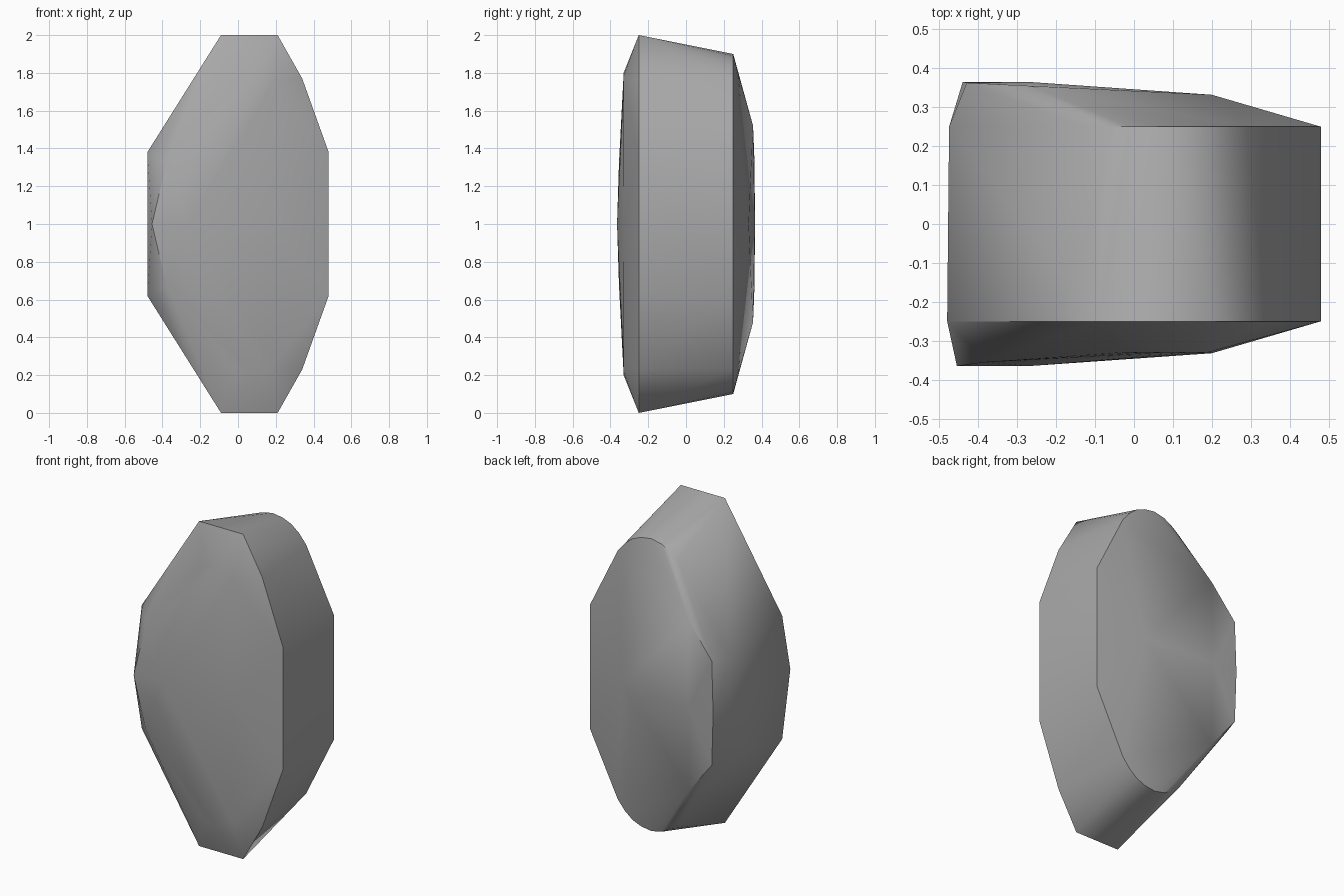
import bpy, bmesh, math

cube = bpy.data.objects.get("Cube")
if cube:
    bpy.data.objects.remove(cube, do_unlink=True)

# One stone grey
grey = bpy.data.materials.new("stone_grey")
grey.use_nodes = True
colour = (0.40, 0.40, 0.40, 1.0)
grey.diffuse_color = colour
grey.node_tree.nodes["Principled BSDF"].inputs["Base Color"].default_value = colour

# Upper halves of the outlines as (x, height above the middle)
front_rim = [(-0.48, 0.38), (-0.09, 1.0), (0.21, 1.0), (0.34, 0.77), (0.48, 0.38)]
back_rim = [(-0.475, 0.31), (-0.12, 0.81), (-0.07, 0.85), (-0.01, 0.885), (0.06, 0.9),
            (0.13, 0.89), (0.19, 0.865), (0.24, 0.825), (0.29, 0.765), (0.48, 0.38)]
front_panel = [(-0.03, 0.755), (0.02, 0.785), (0.08, 0.80), (0.14, 0.785), (0.19, 0.745)]

half = [(x, -0.25, h) for x, h in front_rim]
half += [(x, 0.25, h) for x, h in back_rim]
half += [(x, -0.33, h) for x, h in front_panel]
# Slightly raised corners of the front and back panels
half += [(-0.38, -0.355, 0.32), (-0.43, 0.363, 0.32), (-0.27, 0.355, 0.52)]
middle = [(-0.455, -0.365, 0), (-0.27, -0.365, 0), (0.20, -0.332, 0),
          (-0.44, 0.365, 0), (-0.27, 0.365, 0), (0.20, 0.332, 0)]

# Mirror top to bottom and wrap in a convex skin
points = [(x, y, 1 + s * h) for x, y, h in half for s in (1, -1)]
points += [(x, y, 1) for x, y, h in middle]
bm = bmesh.new()
for p in points:
    bm.verts.new(p)
hull = bmesh.ops.convex_hull(bm, input=bm.verts[:])
loose = [v for v in bm.verts if not v.link_faces]
bmesh.ops.delete(bm, geom=loose, context='VERTS')
bmesh.ops.recalc_face_normals(bm, faces=bm.faces[:])
mesh = bpy.data.meshes.new("faceted_stone")
bm.to_mesh(mesh)
bm.free()
mesh.materials.append(grey)

stone = bpy.data.objects.new("faceted_stone", mesh)
bpy.context.collection.objects.link(stone)
bpy.ops.object.select_all(action='DESELECT')
stone.select_set(True)
bpy.context.view_layer.objects.active = stone
bpy.ops.object.shade_smooth_by_angle(angle=math.radians(40))
